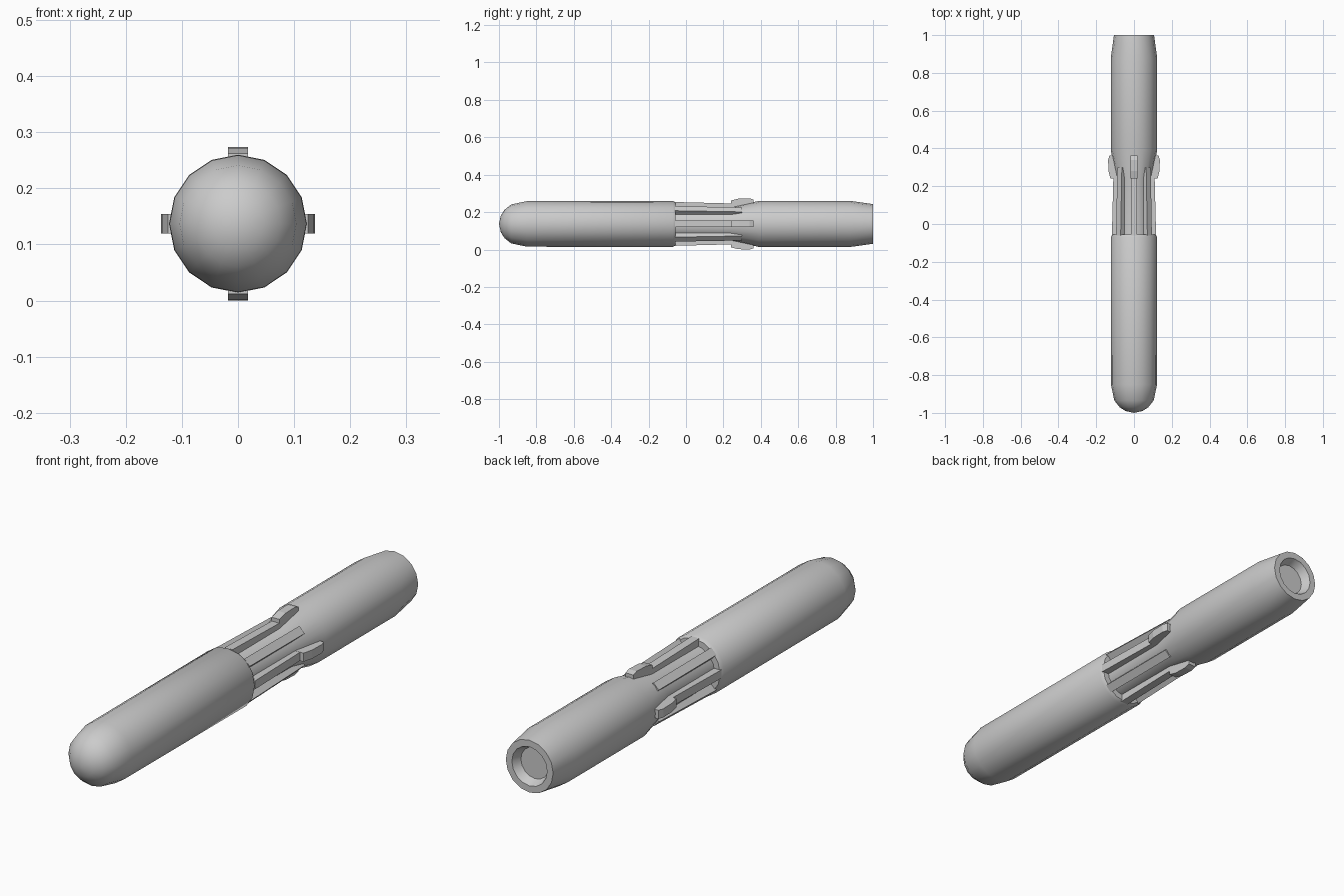
import bpy, bmesh, math
from mathutils import Matrix, Vector

if "Cube" in bpy.data.objects:
    bpy.data.objects.remove(bpy.data.objects["Cube"])

CZ = 0.137   # height of the long axis


def finish(name, bm, smooth):
    bmesh.ops.recalc_face_normals(bm, faces=bm.faces)
    me = bpy.data.meshes.new(name)
    bm.to_mesh(me)
    bm.free()
    ob = bpy.data.objects.new(name, me)
    bpy.context.collection.objects.link(ob)
    ob.location.z = CZ
    if smooth:
        bpy.context.view_layer.objects.active = ob
        ob.select_set(True)
        bpy.ops.object.shade_smooth_by_angle(angle=math.radians(32))
        ob.select_set(False)
    return ob


def lathe(name, profile, sides=16):
    """Revolve (y, radius) points around the y axis."""
    bm = bmesh.new()
    rings = []
    for y, r in profile:
        n = 1 if r == 0 else sides
        rings.append([bm.verts.new((r * math.cos(math.tau * i / sides), y,
                                    r * math.sin(math.tau * i / sides))) for i in range(n)])
    for a, b in zip(rings, rings[1:]):
        for i in range(sides):
            j = (i + 1) % sides
            quad = [a[i % len(a)], a[j % len(a)], b[j % len(b)], b[i % len(b)]]
            bm.faces.new(list(dict.fromkeys(quad)))
    return finish(name, bm, True)


def radial_plate(name, side_profile, width, angle):
    """Extrude a (y, radius) outline across its width, turned about the y axis."""
    bm = bmesh.new()
    rot = Matrix.Rotation(angle, 4, 'Y')
    sides = [[bm.verts.new(rot @ Vector((x, y, r))) for y, r in side_profile]
             for x in (-width / 2, width / 2)]
    n = len(side_profile)
    bm.faces.new(sides[0])
    bm.faces.new(sides[1][::-1])
    for i in range(n):
        j = (i + 1) % n
        bm.faces.new((sides[0][i], sides[0][j], sides[1][j], sides[1][i]))
    return finish(name, bm, False)


# Whole tube: rounded nose, stepped-in grip core, flared rear, recessed end
lathe("tube_body", [
    (-1.0, 0), (-0.99, 0.045), (-0.97, 0.076), (-0.935, 0.104), (-0.85, 0.122),
    (-0.07, 0.123), (-0.055, 0.114), (-0.055, 0.09), (0.24, 0.091), (0.39, 0.123),
    (0.88, 0.123), (1.0, 0.106), (1.0, 0.079), (0.965, 0.063), (0.965, 0)])

# Grip ribs, with raised tabs on the four main directions
RIB = [(-0.06, 0.07), (-0.06, 0.117), (0.30, 0.108), (0.30, 0.07)]
TAB = [(0.24, 0.08), (0.24, 0.125), (0.28, 0.135), (0.34, 0.137),
       (0.362, 0.13), (0.362, 0.08)]
for k in range(8):
    a = k * math.pi / 4
    radial_plate(f"grip_rib_{k}", RIB, 0.034, a)
    if k % 2 == 0:
        radial_plate(f"rib_tab_{k}", TAB, 0.035, a)
